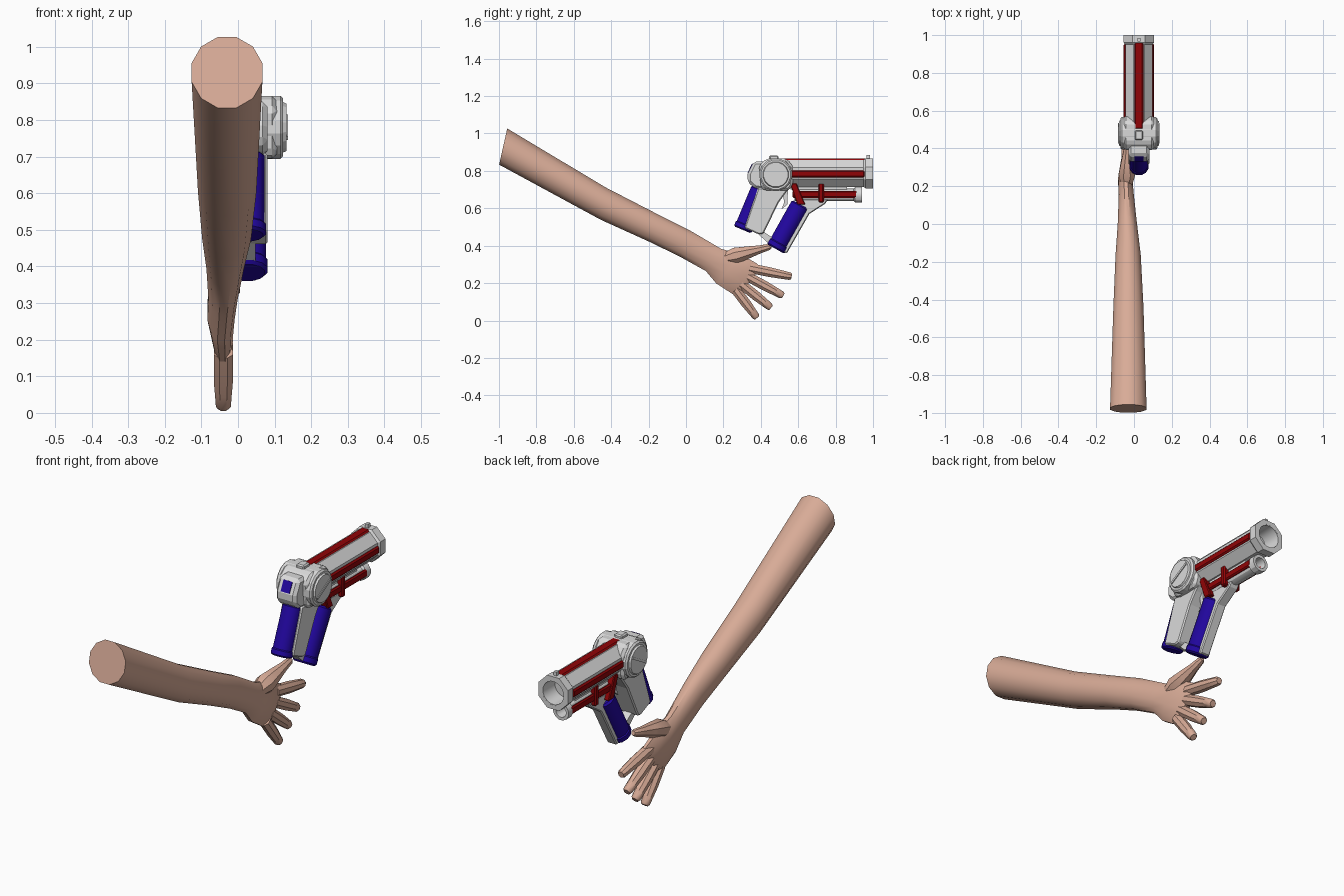
import bpy
import bmesh
import math
from mathutils import Vector

cube = bpy.data.objects.get("Cube")
if cube:
    bpy.data.objects.remove(cube)

GUN_X = 0.026  # centre plane of the blaster
HAND_X = -0.04


def material(name, rgb):
    mat = bpy.data.materials.new(name)
    mat.use_nodes = True
    mat.diffuse_color = (*rgb, 1)
    mat.node_tree.nodes["Principled BSDF"].inputs["Base Color"].default_value = (*rgb, 1)
    return mat


SKIN = material("skin", (0.69, 0.41, 0.31))
GREY = material("light grey", (0.70, 0.70, 0.70))
RED = material("dark red", (0.28, 0.001, 0.002))
BLUE = material("deep blue", (0.016, 0.002, 0.36))


def finish(name, bm, mat, smooth=None):
    bmesh.ops.recalc_face_normals(bm, faces=bm.faces)
    mesh = bpy.data.meshes.new(name)
    bm.to_mesh(mesh)
    bm.free()
    mesh.materials.append(mat)
    obj = bpy.data.objects.new(name, mesh)
    bpy.context.collection.objects.link(obj)
    if smooth:
        bpy.ops.object.select_all(action="DESELECT")
        obj.select_set(True)
        bpy.context.view_layer.objects.active = obj
        bpy.ops.object.shade_smooth_by_angle(angle=math.radians(smooth))
    return obj


def sweep(name, rings, sides, mat, smooth=None):
    """Skin a row of elliptical rings, each (centre, half axis, half axis)."""
    bm = bmesh.new()
    loops = []
    for centre, a, b in rings:
        angles = [(i + 0.5) * math.tau / sides for i in range(sides)]
        loops.append([bm.verts.new(centre + a * math.cos(t) + b * math.sin(t)) for t in angles])
    for low, high in zip(loops, loops[1:]):
        for i in range(sides):
            j = (i + 1) % sides
            bm.faces.new((low[i], low[j], high[j], high[i]))
    bm.faces.new(loops[0])
    bm.faces.new(loops[-1])
    return finish(name, bm, mat, smooth)


def tube(name, start, end, profile, sides, mat, smooth=None):
    """Turned shape from start to end; profile is (fraction, radius)."""
    start, end = Vector(start), Vector(end)
    axis = (end - start).normalized()
    a = Vector((0, 0, 1)) if abs(axis.x) > 0.9 else Vector((1, 0, 0))
    a = (a - axis * a.dot(axis)).normalized()
    b = axis.cross(a)
    rings = [(start.lerp(end, f), a * r, b * r) for f, r in profile]
    return sweep(name, rings, sides, mat, smooth)


def prism(name, outline, half, mat, bevel=0.0, x=GUN_X):
    """Side outline in (y, z), extruded evenly across x."""
    bm = bmesh.new()
    face = bm.faces.new([bm.verts.new((x - half, y, z)) for y, z in outline])
    extruded = bmesh.ops.extrude_face_region(bm, geom=[face])["geom"]
    verts = [v for v in extruded if isinstance(v, bmesh.types.BMVert)]
    bmesh.ops.translate(bm, verts=verts, vec=(2 * half, 0, 0))
    obj = finish(name, bm, mat)
    if bevel:
        mod = obj.modifiers.new("chamfer", "BEVEL")
        mod.width = bevel
        mod.segments = 1
    return obj


def box(name, y0, y1, z0, z1, half, mat, bevel=0.0, x=GUN_X):
    return prism(name, [(y0, z0), (y1, z0), (y1, z1), (y0, z1)], half, mat, bevel, x)


# Arm and palm: left x, right x, upper edge (y, z), lower edge (y, z)
sections = [
    (-0.13, 0.07, (-0.955, 1.03), (-1.0, 0.83)),
    (-0.112, 0.053, (-0.43, 0.715), (-0.455, 0.535)),
    (-0.10, 0.038, (-0.14, 0.565), (-0.20, 0.42)),
    (-0.088, 0.018, (0.02, 0.485), (-0.035, 0.34)),
    (-0.082, 0.0, (0.19, 0.385), (0.105, 0.262)),
    (-0.085, -0.008, (0.30, 0.355), (0.16, 0.195)),
    (-0.070, -0.014, (0.385, 0.305), (0.26, 0.13)),
    (-0.055, -0.025, (0.397, 0.28), (0.285, 0.135)),
]
arm_rings = []
for x0, x1, top, bottom in sections:
    upper, lower = Vector((0, *top)), Vector((0, *bottom))
    centre = (upper + lower) / 2 + Vector(((x0 + x1) / 2, 0, 0))
    arm_rings.append((centre, Vector(((x1 - x0) / 2, 0, 0)), (upper - lower) / 2))
sweep("arm_and_palm", arm_rings, 12, SKIN, 40)

# Fingers: base and tip in (y, z)
fingers = {
    "index_finger": ((0.34, 0.28), (0.565, 0.235)),
    "middle_finger": ((0.33, 0.235), (0.52, 0.132)),
    "ring_finger": ((0.295, 0.195), (0.455, 0.068)),
    "little_finger": ((0.265, 0.165), (0.380, 0.014)),
}
finger_shape = [(0, 0.028), (0.5, 0.028), (0.72, 0.025), (0.95, 0.022), (1, 0.016)]
for name, (base, tip) in fingers.items():
    tube(name, (HAND_X, *base), (HAND_X, *tip), finger_shape, 8, SKIN, 40)
tube("thumb", (HAND_X, 0.20, 0.33), (-0.03, 0.455, 0.396),
     [(0, 0.03), (0.25, 0.047), (0.5, 0.036), (0.75, 0.024), (0.95, 0.018), (1, 0.011)],
     8, SKIN, 40)

# Main barrel with muzzle collar and bore
tube("main_barrel", (GUN_X, 0.5, 0.787), (GUN_X, 1.0, 0.787),
     [(0, 0.078), (0.9, 0.078), (0.92, 0.087), (1, 0.087), (1, 0.064), (0.7, 0.06)], 8, GREY)
tube("bore_lining", (GUN_X, 0.9, 0.787), (GUN_X, 1.0, 0.787),
     [(0, 0.066), (0.995, 0.066), (0.995, 0.057), (0.1, 0.055)], 16, GREY, 30)

# Lower barrel and the rib joining it to the main one
tube("lower_barrel", (GUN_X, 0.58, 0.672), (GUN_X, 0.94, 0.672),
     [(0, 0.034), (0.88, 0.034), (0.9, 0.043), (1, 0.043), (1, 0.028), (0.8, 0.026)],
     12, GREY, 30)
box("barrel_rib", 0.56, 0.86, 0.70, 0.73, 0.022, GREY)

# Red strips along the barrels
box("top_strip", 0.5, 0.965, 0.846, 0.866, 0.024, RED, 0.007)
for side, label in ((1, "left"), (-1, "right")):
    box(label + "_upper_strip", 0.55, 0.955, 0.765, 0.803, 0.01, RED, 0.007,
        GUN_X + side * 0.0705)
    box(label + "_lower_strip", 0.57, 0.915, 0.656, 0.693, 0.008, RED, 0.006,
        GUN_X + side * 0.034)
box("red_clamp", 0.709, 0.737, 0.63, 0.735, 0.048, RED, 0.006)
prism("red_brace", [(0.555, 0.735), (0.59, 0.735), (0.638, 0.62), (0.595, 0.62)], 0.05, RED, 0.004)

# Receiver, tail block and sights
prism("receiver", [(0.40, 0.71), (0.39, 0.83), (0.43, 0.865), (0.54, 0.865),
                   (0.575, 0.82), (0.57, 0.72), (0.55, 0.695), (0.42, 0.695)], 0.08, GREY, 0.022)
prism("tail_block", [(0.33, 0.74), (0.33, 0.785), (0.362, 0.85), (0.45, 0.85),
                     (0.45, 0.70), (0.37, 0.705)], 0.055, GREY, 0.014)
prism("tail_window", [(0.329, 0.790), (0.353, 0.839), (0.360, 0.836), (0.336, 0.787)],
      0.024, BLUE)
box("rear_sight", 0.445, 0.495, 0.85, 0.882, 0.022, GREY, 0.006)
box("front_sight", 0.965, 0.985, 0.85, 0.886, 0.008, GREY)

# Round side drums with a raised slanted bar
for side, label in ((1, "left"), (-1, "right")):
    tube(label + "_drum", (GUN_X, 0.48, 0.78), (GUN_X + side * 0.106, 0.48, 0.78),
         [(0, 0.088), (0.85, 0.088), (0.92, 0.08), (0.92, 0.07), (1, 0.066)], 16, GREY)
    prism(label + "_drum_bar", [(0.425, 0.755), (0.43, 0.745), (0.535, 0.805), (0.53, 0.815)],
          0.003, GREY, x=GUN_X + side * 0.107)

# Rear grip: grey front, blue rounded back
prism("grip", [(0.385, 0.71), (0.56, 0.71), (0.535, 0.685), (0.495, 0.63),
               (0.415, 0.465), (0.39, 0.46), (0.312, 0.495)], 0.055, GREY, 0.006)
grip_shape = [(0, 0.04), (0.03, 0.048), (0.86, 0.048), (0.88, 0.052), (0.97, 0.052), (1, 0.044)]
tube("grip_back", (GUN_X, 0.394, 0.705), (GUN_X, 0.302, 0.485), grip_shape, 12, BLUE, 35)

# Front blue handle with its grey spine
tube("front_handle", (GUN_X, 0.612, 0.62), (GUN_X, 0.479, 0.383),
     [(f, r * 1.1) for f, r in grip_shape], 12, BLUE, 35)
prism("handle_spine", [(0.60, 0.65), (0.76, 0.65), (0.745, 0.625), (0.66, 0.57),
                       (0.54, 0.36), (0.505, 0.37), (0.60, 0.56)], 0.026, GREY, 0.005)

# Trigger and the bar linking the two handles
prism("trigger", [(0.495, 0.70), (0.545, 0.70), (0.542, 0.62), (0.51, 0.594),
                  (0.525, 0.63), (0.52, 0.665)], 0.014, GREY)
prism("handle_link", [(0.36, 0.485), (0.40, 0.485), (0.475, 0.435), (0.455, 0.40)], 0.022, GREY)
